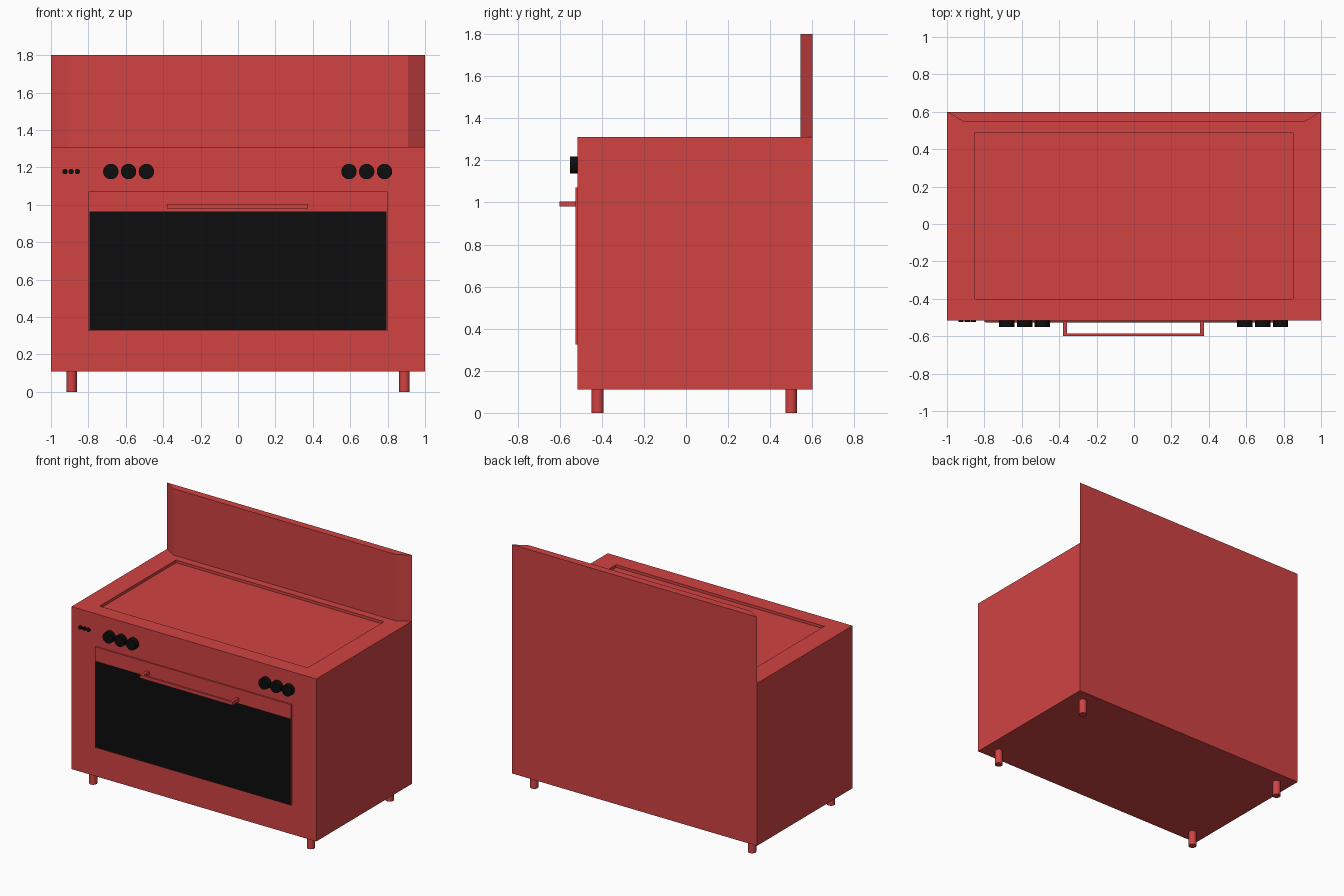
import bpy, bmesh, math
from mathutils import Matrix

if "Cube" in bpy.data.objects:
    bpy.data.objects.remove(bpy.data.objects["Cube"])


def material(name, rgb):
    m = bpy.data.materials.new(name)
    m.diffuse_color = (*rgb, 1)
    m.use_nodes = True
    m.node_tree.nodes["Principled BSDF"].inputs["Base Color"].default_value = m.diffuse_color
    return m


RED = material("red enamel", (0.64, 0.055, 0.055))
BLACK = material("black", (0.004, 0.004, 0.004))


def finish(name, bm, mat):
    bmesh.ops.recalc_face_normals(bm, faces=bm.faces[:])
    me = bpy.data.meshes.new(name)
    bm.to_mesh(me)
    bm.free()
    me.materials.append(mat)
    ob = bpy.data.objects.new(name, me)
    bpy.context.collection.objects.link(ob)
    return ob


def prism(name, outline, z0, z1, mat):
    bm = bmesh.new()
    f = bm.faces.new([bm.verts.new((x, y, z0)) for x, y in outline])
    r = bmesh.ops.extrude_face_region(bm, geom=[f])
    for v in r["geom"]:
        if isinstance(v, bmesh.types.BMVert):
            v.co.z = z1
    return finish(name, bm, mat)


def box(name, x0, x1, y0, y1, z0, z1, mat):
    return prism(name, [(x0, y0), (x1, y0), (x1, y1), (x0, y1)], z0, z1, mat)


def cylinder(name, centre, r, depth, axis, mat, n=32):
    bm = bmesh.new()
    rot = Matrix.Rotation(math.pi / 2, 4, 'X') if axis == 'Y' else Matrix()
    bmesh.ops.create_cone(bm, cap_ends=True, segments=n, radius1=r, radius2=r,
                          depth=depth, matrix=Matrix.Translation(centre) @ rot)
    ob = finish(name, bm, mat)
    bpy.context.view_layer.objects.active = ob
    bpy.ops.object.select_all(action='DESELECT')
    ob.select_set(True)
    bpy.ops.object.shade_smooth_by_angle(angle=math.radians(35))
    return ob


# oven body with a shallow recessed hob in the top
bm = bmesh.new()
outer = [(-1, -.515), (1, -.515), (1, .6), (-1, .6)]
inner = [(-.85, -.4), (.85, -.4), (.85, .49), (-.85, .49)]
rings = [[bm.verts.new((x, y, z)) for x, y in o]
         for o, z in ((outer, .11), (outer, 1.31), (inner, 1.31), (inner, 1.29))]
for a, b in zip(rings, rings[1:]):
    for i in range(4):
        j = (i + 1) % 4
        bm.faces.new((a[i], a[j], b[j], b[i]))
bm.faces.new(rings[0][::-1])
bm.faces.new(rings[-1])
finish("oven_body", bm, RED)

# splashback with angled ends
prism("splashback", [(-1, .6), (-.91, .545), (.91, .545), (1, .6)], 1.31, 1.8, RED)

# door and its dark window
box("oven_door", -.8, .8, -.524, -.515, .325, 1.07, RED)
box("door_window", -.795, .795, -.526, -.522, .33, .965, BLACK)

# door handle, one U-shaped bar
prism("door_handle", [(-.38, -.52), (-.38, -.6), (.375, -.6), (.375, -.52),
                      (.352, -.52), (.352, -.585), (-.357, -.585), (-.357, -.52)],
      .98, 1.005, RED)

# control knobs and small buttons
for i, x in enumerate((-.68, -.585, -.49, .593, .688, .783)):
    cylinder(f"knob_{i + 1}", (x, -.532, 1.178), .041, .038, 'Y', BLACK)
for i, x in enumerate((-.925, -.892, -.859)):
    cylinder(f"button_{i + 1}", (x, -.519, 1.178), .014, .012, 'Y', BLACK, 16)

# feet
for side, x in (("left", -.89), ("right", .89)):
    for end, y in (("front", -.42), ("back", .5)):
        cylinder(f"{end}_{side}_foot", (x, y, .0575), .028, .115, 'Z', RED)
